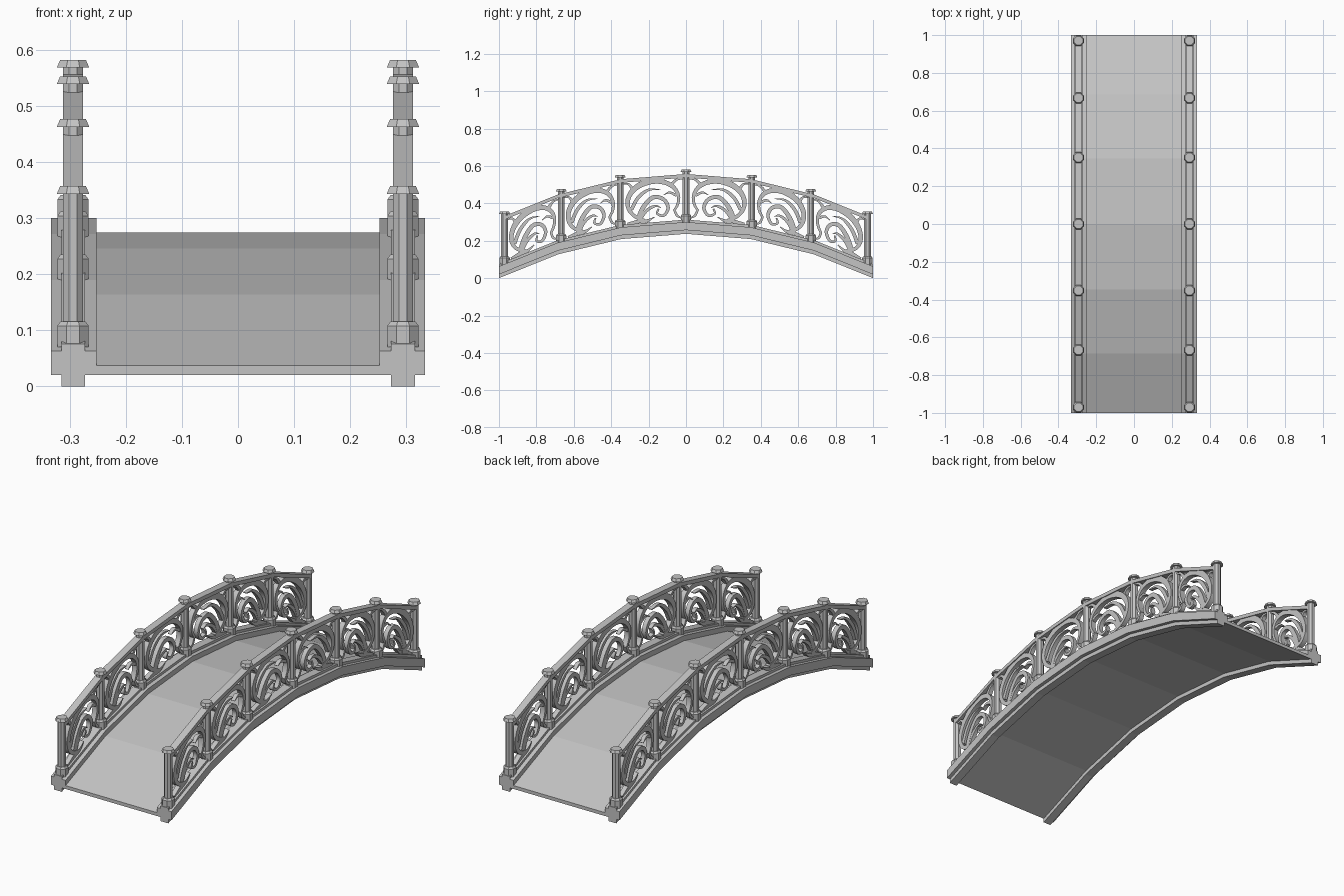
import bpy, bmesh
from math import cos, sin, pi, radians
from mathutils import Vector

cube = bpy.data.objects.get("Cube")
if cube:
    bpy.data.objects.remove(cube)

# One stone colour
stone = bpy.data.materials.new("grey stone")
stone.use_nodes = True
GREY = (0.55, 0.55, 0.55, 1)
stone.diffuse_color = GREY
stone.node_tree.nodes["Principled BSDF"].inputs["Base Color"].default_value = GREY

# Faceted arch: height of the kerb top at each bend
BENDS = [(0, 0.30), (0.347, 0.272), (0.685, 0.19), (1, 0.063)]
POSTS = [-0.97, -0.667, -0.352, 0, 0.352, 0.667, 0.97]


def arch(y):
    y = min(abs(y), 1)
    for (a, za), (b, zb) in zip(BENDS, BENDS[1:]):
        if y <= b:
            return za + (zb - za) * (y - a) / (b - a)


def finish(name, bm, mirrored=True):
    bmesh.ops.recalc_face_normals(bm, faces=bm.faces)
    mesh = bpy.data.meshes.new(name)
    bm.to_mesh(mesh)
    bm.free()
    mesh.materials.append(stone)
    obj = bpy.data.objects.new(name, mesh)
    bpy.context.scene.collection.objects.link(obj)
    if mirrored:
        obj.modifiers.new("other side", "MIRROR")
    return obj


def skin(bm, rings):
    """Join a list of closed vertex rings and cap both ends."""
    rings = [[bm.verts.new(p) for p in ring] for ring in rings]
    n = len(rings[0])
    for a, b in zip(rings, rings[1:]):
        for i in range(n):
            j = (i + 1) % n
            bm.faces.new((a[i], a[j], b[j], b[i]))
    bm.faces.new(rings[0])
    bm.faces.new(rings[-1])


def sweep(name, section, end=1, mirrored=True):
    """Sweep an (x, height above kerb) section along the arch."""
    inner = [y for y, _ in BENDS[:-1]]
    ys = sorted({-end, end, *inner, *[-y for y in inner]})
    bm = bmesh.new()
    skin(bm, [[(x, y, arch(y) + h) for x, h in section] for y in ys])
    return finish(name, bm, mirrored)


# Deck, kerbs with lower beam and rail bed, handrails
sweep("deck", [(-0.253, -0.043), (0.253, -0.043), (0.253, -0.026), (-0.253, -0.026)],
      mirrored=False)
sweep("kerbs", [(0.252, 0), (0.252, -0.043), (0.273, -0.043), (0.273, -0.063),
                (0.315, -0.063), (0.315, -0.043), (0.333, -0.043), (0.333, 0),
                (0.315, 0), (0.315, 0.013), (0.273, 0.013), (0.273, 0)])
sweep("handrails", [(0.276, 0.238), (0.312, 0.238), (0.312, 0.257), (0.276, 0.257)], 0.97)

# Octagonal posts with a plinth and a flared cap
POST_PROFILE = [(0.028, -0.005), (0.028, 0.033), (0.022, 0.041), (0.018, 0.041),
                (0.018, 0.268), (0.029, 0.268), (0.023, 0.282)]
for y in POSTS:
    bm = bmesh.new()
    rings = []
    for r, h in POST_PROFILE:
        r /= cos(pi / 8)
        rings.append([(0.294 + r * cos((k + 0.5) * pi / 4),
                       y + r * sin((k + 0.5) * pi / 4), arch(y) + h) for k in range(8)])
    skin(bm, rings)
    finish("post_pair", bm)


def smooth_path(pts, steps=6):
    """Catmull-Rom curve through the points."""
    pts = [Vector(p) for p in pts]
    ext = [2 * pts[0] - pts[1]] + pts + [2 * pts[-1] - pts[-2]]
    out = []
    for a, b, c, d in zip(ext, ext[1:], ext[2:], ext[3:]):
        for s in range(steps):
            t = s / steps
            out.append(0.5 * (2 * b + (c - a) * t + (2 * a - 5 * b + 4 * c - d) * t * t
                              + (3 * b - a - 3 * c + d) * t ** 3))
    return out + [pts[-1]]


def ribbon(bm, path, start, middle, tip, depth):
    """Solid tapered band along a (y, z) path."""
    rings = []
    last = len(path) - 1
    for i, p in enumerate(path):
        t = i / last
        w = start + (middle - start) * 2 * t if t < 0.5 else middle + (tip - middle) * (2 * t - 1)
        d = (path[min(i + 1, last)] - path[max(i - 1, 0)]).normalized()
        n = Vector((-d.y, d.x)) * w / 2
        a, b = p + n, p - n
        x0, x1 = 0.294 - depth / 2, 0.294 + depth / 2
        rings.append([(x0, *a), (x1, *a), (x1, *b), (x0, *b)])
    skin(bm, rings)


# Scroll strokes in panel space: u across (-1 to 1), v up (0 to 1)
def ring_arc():
    return [(0.85 * cos(radians(a)), 0.5 + 0.45 * sin(radians(a)))
            for a in range(-35, 256, 15)]


STROKES = [
    (ring_arc(), 0.012, 0.032, 0.016, 0.026),
    # large inner hook
    ([(-0.5, 0.1), (-0.32, 0.38), (0.0, 0.58), (0.34, 0.52), (0.5, 0.32),
      (0.36, 0.15), (0.14, 0.2), (0.18, 0.31)], 0.026, 0.02, 0.009, 0.022),
    # upper leaf
    ([(-0.72, 0.34), (-0.5, 0.6), (-0.15, 0.76), (0.25, 0.74)], 0.02, 0.018, 0.003, 0.02),
    # lower leaf
    ([(-0.42, 0.12), (-0.2, 0.3), (0.08, 0.38), (0.26, 0.33)], 0.018, 0.016, 0.003, 0.02),
    # foot curl joining the ring to the rail bed
    ([(-0.85, 0.02), (-0.5, 0.06), (-0.2, 0.06), (0.05, 0.13)], 0.014, 0.022, 0.004, 0.024),
    # small thorn leaf and the tail of the ring
    ([(0.78, 0.58), (0.55, 0.66), (0.35, 0.62)], 0.016, 0.012, 0.002, 0.02),
    ([(0.7, 0.26), (0.8, 0.12), (0.96, 0.05)], 0.012, 0.014, 0.006, 0.024),
    # corner sprigs
    ([(-0.66, 0.78), (-0.8, 0.92), (-1, 0.95)], 0.018, 0.012, 0.006, 0.022),
    ([(0.6, 0.84), (0.78, 0.94), (1, 0.95)], 0.018, 0.012, 0.006, 0.022),
]

# Scroll panels between posts, mirrored about the crown
for y0, y1 in zip(POSTS, POSTS[1:]):
    mid, half = (y0 + y1) / 2, (y1 - y0) / 2 - 0.015
    facing = 1 if mid < 0 else -1
    z0, z1 = arch(y0), arch(y1)
    bm = bmesh.new()
    for pts, start, middle, tip, depth in STROKES:
        path = []
        for p in smooth_path(pts, 2 if len(pts) > 10 else 5):
            y = mid + facing * p.x * half
            slope = z0 + (z1 - z0) * (y - y0) / (y1 - y0)
            path.append(Vector((y, slope + 0.01 + p.y * 0.235)))
        ribbon(bm, path, start, middle, tip, depth)
    panel = finish("scroll_panel_pair", bm)
    bpy.ops.object.select_all(action="DESELECT")
    panel.select_set(True)
    bpy.context.view_layer.objects.active = panel
    bpy.ops.object.shade_smooth_by_angle(angle=radians(35))
